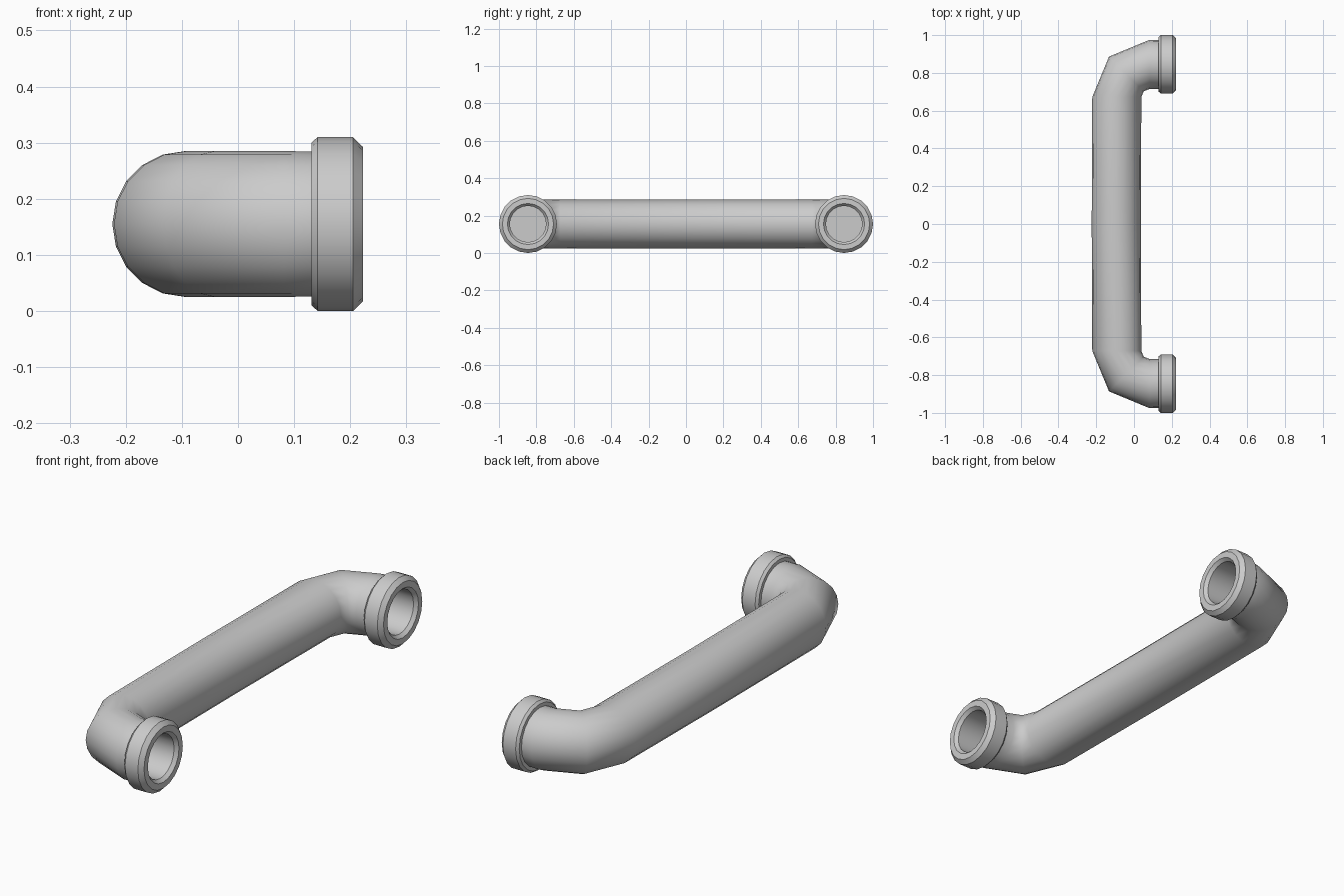
import bpy, bmesh
from math import sin, cos, pi, radians
from mathutils import Vector

if "Cube" in bpy.data.objects:
    bpy.data.objects.remove(bpy.data.objects["Cube"])

SIDES = 20
Z = 0.155        # height of the tube axis
END_Y = 0.845    # y of the socket axis


def loft(name, rings, cap_end=False):
    """Skin circles given as (centre x, centre y, radius, heading angle), mirrored in y."""
    bm = bmesh.new()
    loops = []
    for cx, cy, r, a in rings:
        side = Vector((-sin(a), cos(a), 0))
        loops.append([bm.verts.new(Vector((cx, cy, Z))
                      + side * r * cos(2 * pi * i / SIDES)
                      + Vector((0, 0, r * sin(2 * pi * i / SIDES))))
                      for i in range(SIDES)])
    for p, q in zip(loops, loops[1:]):
        for i in range(SIDES):
            j = (i + 1) % SIDES
            bm.faces.new((p[i], p[j], q[j], q[i]))
    if cap_end:
        bm.faces.new(loops[-1])
    bmesh.ops.recalc_face_normals(bm, faces=bm.faces)
    # make the first band face away from the axis
    f = bm.faces[:] and next(iter(bm.faces))
    axis = Vector((rings[0][0] + rings[1][0], rings[0][1] + rings[1][1], 2 * Z)) / 2
    a = rings[0][3]
    out = f.calc_center_median() - axis
    out -= Vector((cos(a), sin(a), 0)) * out.dot(Vector((cos(a), sin(a), 0)))
    if f.normal.dot(out) < 0:
        bmesh.ops.reverse_faces(bm, faces=bm.faces)
    me = bpy.data.meshes.new(name)
    bm.to_mesh(me)
    bm.free()
    ob = bpy.data.objects.new(name, me)
    bpy.context.collection.objects.link(ob)
    mod = ob.modifiers.new("mirror", 'MIRROR')
    mod.use_axis = (False, True, False)
    bpy.context.view_layer.objects.active = ob
    for o in bpy.context.selected_objects:
        o.select_set(False)
    ob.select_set(True)
    bpy.ops.object.modifier_apply(modifier="mirror")
    return ob


# bent tube: straight run, three-ring elbow, short stub into the collar
px, py, bend = 0.082, 0.672, 0.173
path = [(-0.094, 0, 0.13, pi / 2)]
for deg in (90, 45, 0):
    a = radians(deg)
    path.append((px - bend * sin(a), py + bend * cos(a), 0.13, a))
path.append((0.14, END_Y, 0.129, 0))
tube = loft("bent_tube", path)
bpy.ops.object.shade_smooth()

# end collars: chamfered rim with a deep bore, as (x, radius)
profile = [(0.131, 0.125), (0.131, 0.145), (0.142, 0.155), (0.205, 0.155),
           (0.223, 0.137), (0.223, 0.11), (0.208, 0.097), (0.02, 0.097)]
# start on the outer rim so the outward test uses a real wall
wall = [(x, END_Y, r, 0) for x, r in profile[2:]]
collar = loft("end_collars", wall, cap_end=True)
bpy.ops.object.shade_smooth_by_angle(angle=radians(30))

# back shoulder of each collar, chamfer first
shoulder = loft("collar_shoulders", [(x, END_Y, r, 0) for x, r in reversed(profile[:3])])
bpy.ops.object.shade_smooth_by_angle(angle=radians(30))
